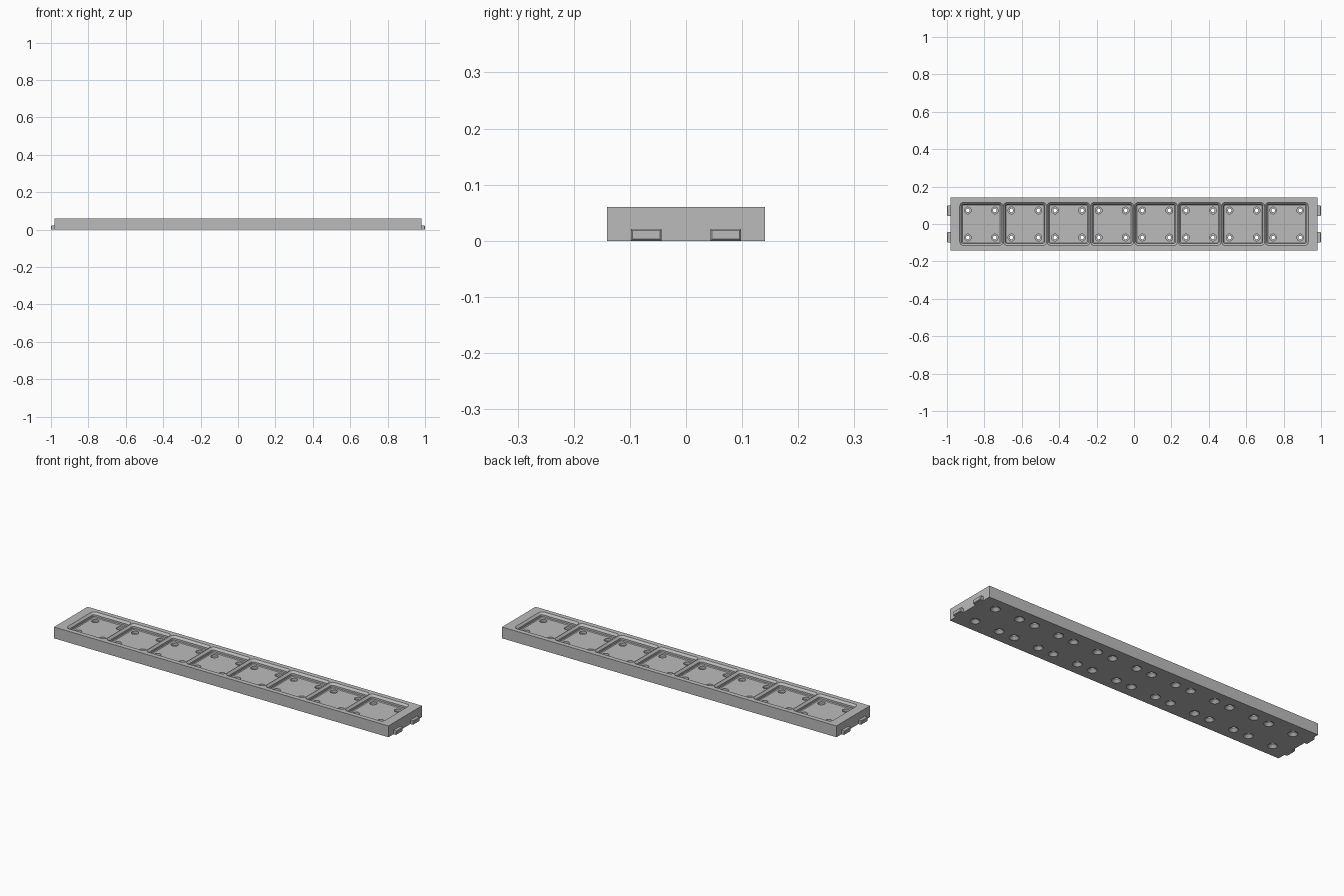
import bpy, bmesh, math
from mathutils import Vector

cube = bpy.data.objects.get("Cube")
if cube:
    bpy.data.objects.remove(cube, do_unlink=True)

CELLS = 8
PITCH = 0.2333
HALF_X, HALF_Y, TOP, FLOOR = 0.982, 0.1405, 0.06, 0.0356
HOLE = 0.0722

grey = bpy.data.materials.new("plain grey")
grey.use_nodes = True
grey.diffuse_color = (0.5, 0.5, 0.5, 1)
grey.node_tree.nodes["Principled BSDF"].inputs["Base Color"].default_value = (0.5, 0.5, 0.5, 1)


def make_object(name, bm):
    bmesh.ops.recalc_face_normals(bm, faces=bm.faces)
    mesh = bpy.data.meshes.new(name)
    bm.to_mesh(mesh)
    bm.free()
    mesh.materials.append(grey)
    obj = bpy.data.objects.new(name, mesh)
    bpy.context.collection.objects.link(obj)
    return obj


def rounded_square(half, radius, steps=6):
    """Outline of a square with rounded corners."""
    pts = []
    for quarter in range(4):
        a0 = quarter * math.pi / 2
        mid = a0 + math.pi / 4
        corner = Vector((math.cos(mid), math.sin(mid))) * (half - radius) * math.sqrt(2)
        for i in range(steps + 1):
            a = a0 + i / steps * math.pi / 2
            pts.append(corner + Vector((math.cos(a), math.sin(a))) * radius)
    return pts


def circle(radius, sides=24):
    return [Vector((math.cos(t), math.sin(t))) * radius
            for t in (2 * math.pi * i / sides for i in range(sides))]


def loft(bm, center, sections):
    """Closed solid through a stack of (outline, z) sections."""
    rings = [[bm.verts.new((center[0] + p.x, center[1] + p.y, z)) for p in outline]
             for outline, z in sections]
    n = len(rings[0])
    for low, high in zip(rings, rings[1:]):
        for i in range(n):
            j = (i + 1) % n
            bm.faces.new((low[i], low[j], high[j], high[i]))
    bm.faces.new(rings[0][::-1])
    bm.faces.new(rings[-1])


def box(bm, lo, hi):
    verts = bmesh.ops.create_cube(bm, size=1)["verts"]
    for v in verts:
        v.co = [(a + b) / 2 + c * (b - a) for a, b, c in zip(lo, hi, v.co)]
    return verts


# Solid slab
bm = bmesh.new()
box(bm, (-HALF_X, -HALF_Y, 0), (HALF_X, HALF_Y, TOP))
plate = make_object("base_plate", bm)

# Stepped pockets and stepped, countersunk holes
pockets, holes = bmesh.new(), bmesh.new()
for k in range(CELLS):
    cx = (k - (CELLS - 1) / 2) * PITCH
    loft(pockets, (cx, 0), [
        (rounded_square(0.1008, 0.0064), FLOOR),
        (rounded_square(0.1047, 0.0103), FLOOR + 0.0039),
        (rounded_square(0.1047, 0.0103), FLOOR + 0.0139),
        (rounded_square(0.1152, 0.0208), TOP),
        (rounded_square(0.1152, 0.0208), TOP + 0.02)])
    for sx in (-1, 1):
        for sy in (-1, 1):
            loft(holes, (cx + sx * HOLE, sy * HOLE), [
                (circle(0.0236), -0.01),
                (circle(0.0236), 0),
                (circle(0.0097), 0.0139),
                (circle(0.0097), FLOOR - 0.0133),
                (circle(0.018), FLOOR - 0.0133),
                (circle(0.018), FLOOR + 0.008)])

for cutter in (make_object("pocket_cutter", pockets), make_object("hole_cutter", holes)):
    cutter.hide_render = True
    cutter.hide_set(True)
    mod = plate.modifiers.new(cutter.name, 'BOOLEAN')
    mod.operation = 'DIFFERENCE'
    mod.solver = 'EXACT'
    mod.object = cutter

# Bake the cuts, then discard the cutters
bpy.context.view_layer.update()
graph = bpy.context.evaluated_depsgraph_get()
cut_mesh = bpy.data.meshes.new_from_object(plate.evaluated_get(graph))
cutters = [m.object for m in plate.modifiers]
plate.modifiers.clear()
plate.data = cut_mesh
for cutter in cutters:
    bpy.data.objects.remove(cutter, do_unlink=True)
plate.data.materials.clear()
plate.data.materials.append(grey)
for poly in plate.data.polygons:
    poly.material_index = 0

# Connector tabs on both ends, chamfered at the tip
for sx, side in ((-1, "right"), (1, "left")):
    for sy, end in ((-1, "front"), (1, "back")):
        bm = bmesh.new()
        box(bm, (HALF_X - 0.002, 0.0435, 0), (1, 0.098, 0.021))
        tip = [e for e in bm.edges if all(v.co.x > 0.99 for v in e.verts)]
        bmesh.ops.bevel(bm, geom=tip, offset=0.003, segments=1, affect='EDGES')
        for v in bm.verts:
            v.co.x *= sx
            v.co.y *= sy
        make_object(f"connector_tab_{side}_{end}", bm)

# Smooth round walls, crisp edges
bpy.ops.object.select_all(action='DESELECT')
plate.select_set(True)
bpy.context.view_layer.objects.active = plate
bpy.ops.object.shade_smooth_by_angle(angle=math.radians(30))
